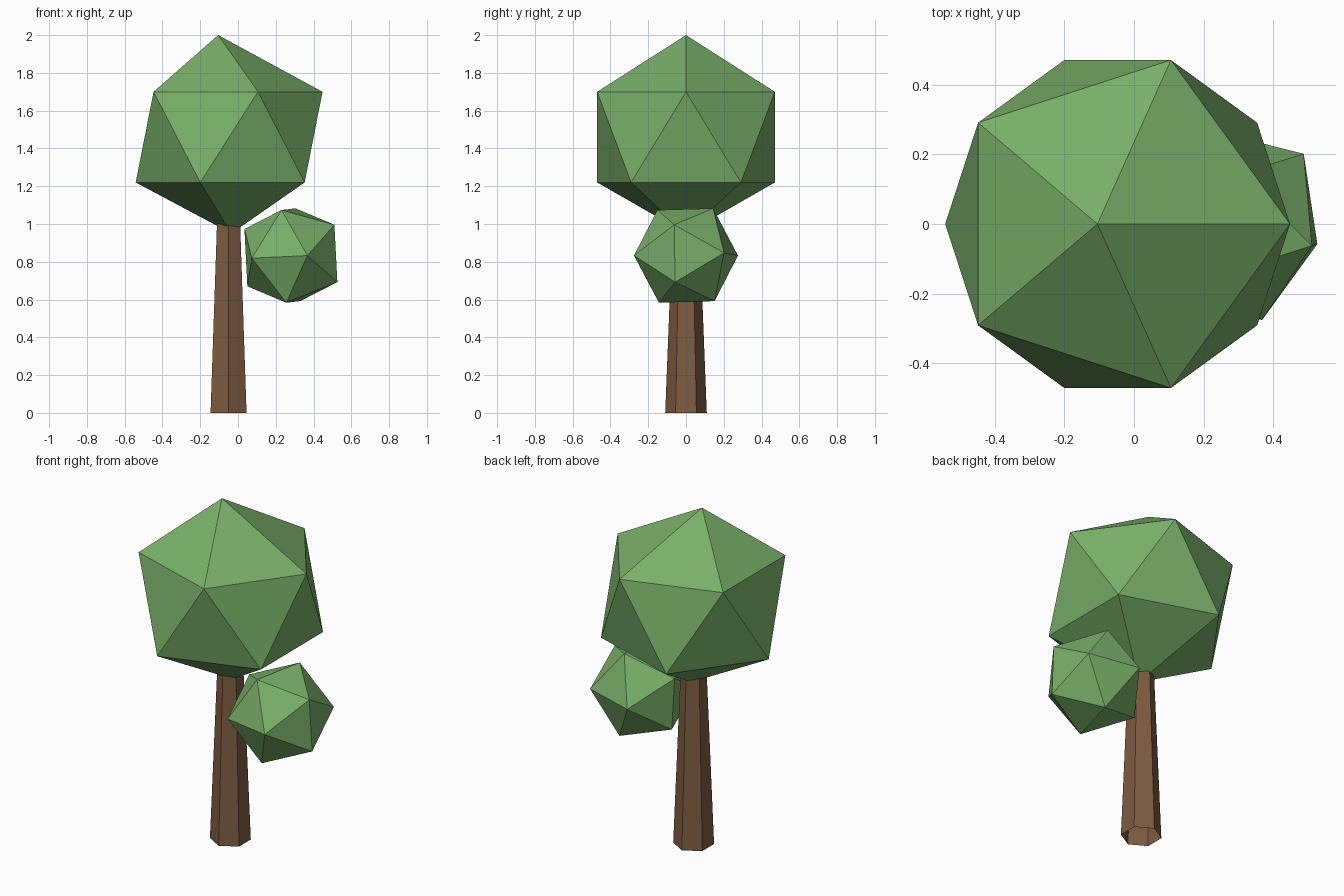
import bpy, bmesh
from mathutils import Vector, Matrix

if "Cube" in bpy.data.objects:
    bpy.data.objects.remove(bpy.data.objects["Cube"])


def material(name, rgb):
    m = bpy.data.materials.new(name)
    m.diffuse_color = (*rgb, 1)
    m.use_nodes = True
    m.node_tree.nodes["Principled BSDF"].inputs["Base Color"].default_value = m.diffuse_color
    return m


LEAF = material("leaf green", (0.19, 0.43, 0.14))
BARK = material("bark brown", (0.21, 0.107, 0.053))


def finish(name, bm, mat):
    bmesh.ops.recalc_face_normals(bm, faces=bm.faces)
    me = bpy.data.meshes.new(name)
    bm.to_mesh(me)
    bm.free()
    me.materials.append(mat)
    ob = bpy.data.objects.new(name, me)
    bpy.context.collection.objects.link(ob)


# Trunk: tapered six-sided tube, corners facing front and back, open underneath
bm = bmesh.new()
bmesh.ops.create_cone(bm, cap_ends=True, segments=6, radius1=0.11, radius2=0.07, depth=1.02)
for v in bm.verts:
    top = v.co.z > 0
    a = Vector((v.co.x, v.co.y))
    if abs(a.y) < 1e-4:
        break
if any(abs(v.co.y) < 1e-4 for v in bm.verts):
    bmesh.ops.rotate(bm, verts=bm.verts, matrix=Matrix.Rotation(0.5235988, 3, 'Z'))
bmesh.ops.translate(bm, verts=bm.verts, vec=(-0.05, 0, 0.51))
bm.faces.ensure_lookup_table()
bottom = [f for f in bm.faces if all(v.co.z < 0.01 for v in f.verts)]
bmesh.ops.delete(bm, geom=bottom, context='FACES_ONLY')
finish("trunk", bm, BARK)

# Crown: icosahedron with slightly shifted tips
bm = bmesh.new()
bmesh.ops.create_icosphere(bm, subdivisions=1, radius=0.553)
for v in bm.verts:
    if v.co.z > 0.5:
        v.co = (-0.105, 0, 2.0)
    elif v.co.z < -0.5:
        v.co = (-0.035, 0, 0.95)
    else:
        v.co = (v.co.x - 0.047, v.co.y, 1.70 if v.co.z > 0 else 1.22)
finish("crown", bm, LEAF)

# Side foliage: smaller icosahedron, turned so two of its corners match the views
apex = Vector((-0.05, -0.153, 0.244)).normalized()
side = Vector((0.23, -0.063, 0.164))
side = (side - apex * side.dot(apex)).normalized()
turn = Matrix((side, apex.cross(side), apex)).transposed()
bm = bmesh.new()
bmesh.ops.create_icosphere(bm, subdivisions=1, radius=0.289)
for v in bm.verts:
    v.co = turn @ v.co + Vector((0.28, 0, 0.833))
finish("side_foliage", bm, LEAF)
